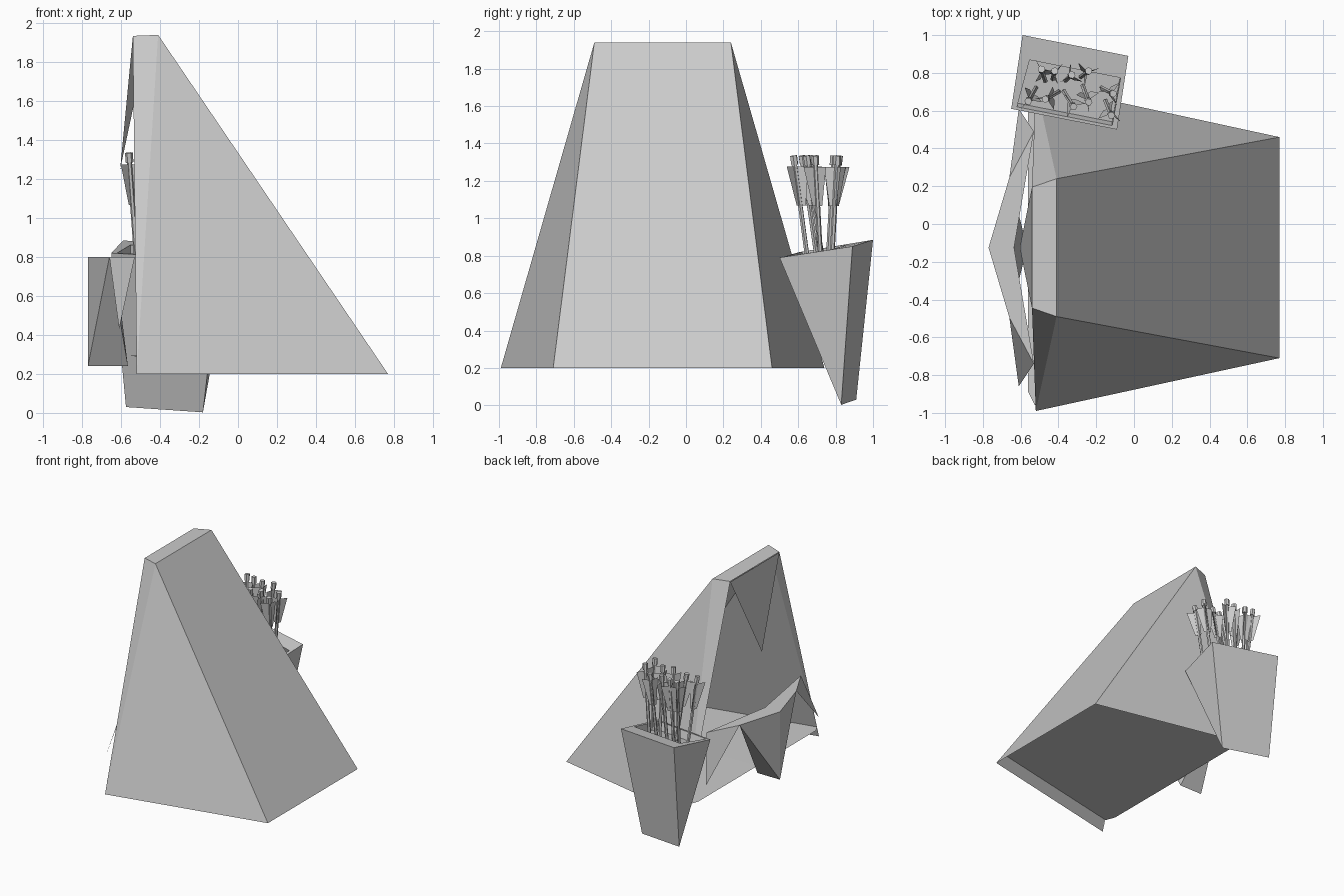
import bpy, bmesh, math
from mathutils import Vector

if "Cube" in bpy.data.objects:
    bpy.data.objects.remove(bpy.data.objects["Cube"])

MID = -0.125  # symmetry line of the tent in y


def build(name, verts, faces, mirror=False):
    bm = bmesh.new()
    vs = [bm.verts.new(v) for v in verts]
    for f in faces:
        bm.faces.new([vs[i] for i in f])
    if mirror:
        ms = [bm.verts.new((x, 2 * MID - y, z)) for x, y, z in verts]
        for f in faces:
            bm.faces.new([ms[i] for i in reversed(f)])
        bmesh.ops.remove_doubles(bm, verts=bm.verts, dist=0.001)
    bmesh.ops.recalc_face_normals(bm, faces=bm.faces)
    me = bpy.data.meshes.new(name)
    bm.to_mesh(me)
    bm.free()
    ob = bpy.data.objects.new(name, me)
    bpy.context.collection.objects.link(ob)
    return ob


# Tent cover: sloped front, two sides, narrow ridge, open back
build("tent_cover",
      [(-0.41, 0.24, 1.94), (-0.41, MID, 1.94), (-0.54, 0.195, 1.935), (-0.54, MID, 1.935),
       (0.77, 0.46, 0.2), (0.77, MID, 0.2), (-0.52, 0.74, 0.2)],
      [(0, 1, 5, 4), (0, 4, 6), (0, 6, 2), (0, 2, 3, 1)], mirror=True)

# Raised floor
build("tent_floor",
      [(0.70, 0.445, 0.29), (0.70, MID, 0.29), (-0.56, MID, 0.295), (-0.56, 0.64, 0.295), (-0.525, 0.71, 0.29)],
      [(0, 1, 2, 3, 4)], mirror=True)

# Hanging cloth point at the ridge
build("upper_flap",
      [(-0.54, 0.195, 1.93), (-0.54, MID, 1.93), (-0.605, MID, 1.25), (-0.535, MID, 1.58)],
      [(0, 1, 2), (0, 2, 3)], mirror=True)

# Lower draped cloth with three pointed teeth
build("lower_drape",
      [(-0.53, 0.49, 0.8), (-0.66, 0.245, 0.8), (-0.77, MID, 0.8), (-0.635, MID, 0.8),
       (-0.77, MID, 0.24), (-0.565, MID, 0.24), (-0.61, 0.61, 0.43)],
      [(0, 1, 2, 3), (1, 2, 4), (1, 4, 5), (1, 5, 3), (0, 1, 6)], mirror=True)

# Wedge-shaped quiver with an offset opening
rim = [Vector(p) for p in [(-0.59, 1.0, 0.885), (-0.03, 0.89, 0.85), (-0.09, 0.5, 0.79), (-0.65, 0.61, 0.82)]]


def on_rim(u, v):
    return rim[0].lerp(rim[1], u).lerp(rim[3].lerp(rim[2], u), v)


hole = [on_rim(u, v) for u, v in [(0.10, 0.31), (0.96, 0.31), (0.95, 0.96), (0.05, 0.96)]]
pit = [p + Vector((0, 0.02, -0.06)) for p in hole]
q = rim + hole + pit + [Vector((-0.575, 0.91, 0.03)), Vector((-0.18, 0.83, 0.003))]
qf = [(0, 1, 13, 12), (3, 2, 13, 12), (1, 2, 13), (0, 3, 12), (8, 9, 10, 11)]
for i in range(4):
    j = (i + 1) % 4
    qf += [(i, j, 4 + j, 4 + i), (4 + i, 4 + j, 8 + j, 8 + i)]
build("quiver", q, qf)


def rod(name, a, b, r, sides=6):
    d = b - a
    bpy.ops.mesh.primitive_cylinder_add(vertices=sides, radius=r, depth=d.length, location=(a + b) / 2)
    ob = bpy.context.object
    ob.name = name
    ob.rotation_euler = d.to_track_quat('Z', 'Y').to_euler()


# Arrows: head x, y then base x, y
arrows = [(-.49, .82, -.47, .76), (-.42, .81, -.43, .77), (-.33, .79, -.36, .76), (-.24, .81, -.28, .78),
          (-.47, .66, -.40, .70), (-.56, .65, -.52, .72), (-.24, .645, -.27, .73), (-.12, .575, -.15, .65),
          (-.32, .62, -.37, .70), (-.11, .69, -.17, .72)]
for n, (hx, hy, bx, by) in enumerate(arrows):
    top, base = Vector((hx, hy, 1.335)), Vector((bx, by, 0.78))
    axis = (top - base).normalized()
    rod("arrow_shaft", base, top, 0.013)
    rod("arrow_nock", top - axis * 0.05, top, 0.02)
    # three flared feathers
    pts, faces = [], []
    for k in range(3):
        a = n * 0.8 + k * math.tau / 3
        out = Vector((math.cos(a), math.sin(a), 0))
        hi, lo = top - axis * 0.06, top - axis * 0.27
        faces.append(tuple(range(k * 4, k * 4 + 4)))
        pts += [hi, hi + out * 0.07, lo + out * 0.03, lo]
    build("arrow_feathers", pts, faces)
